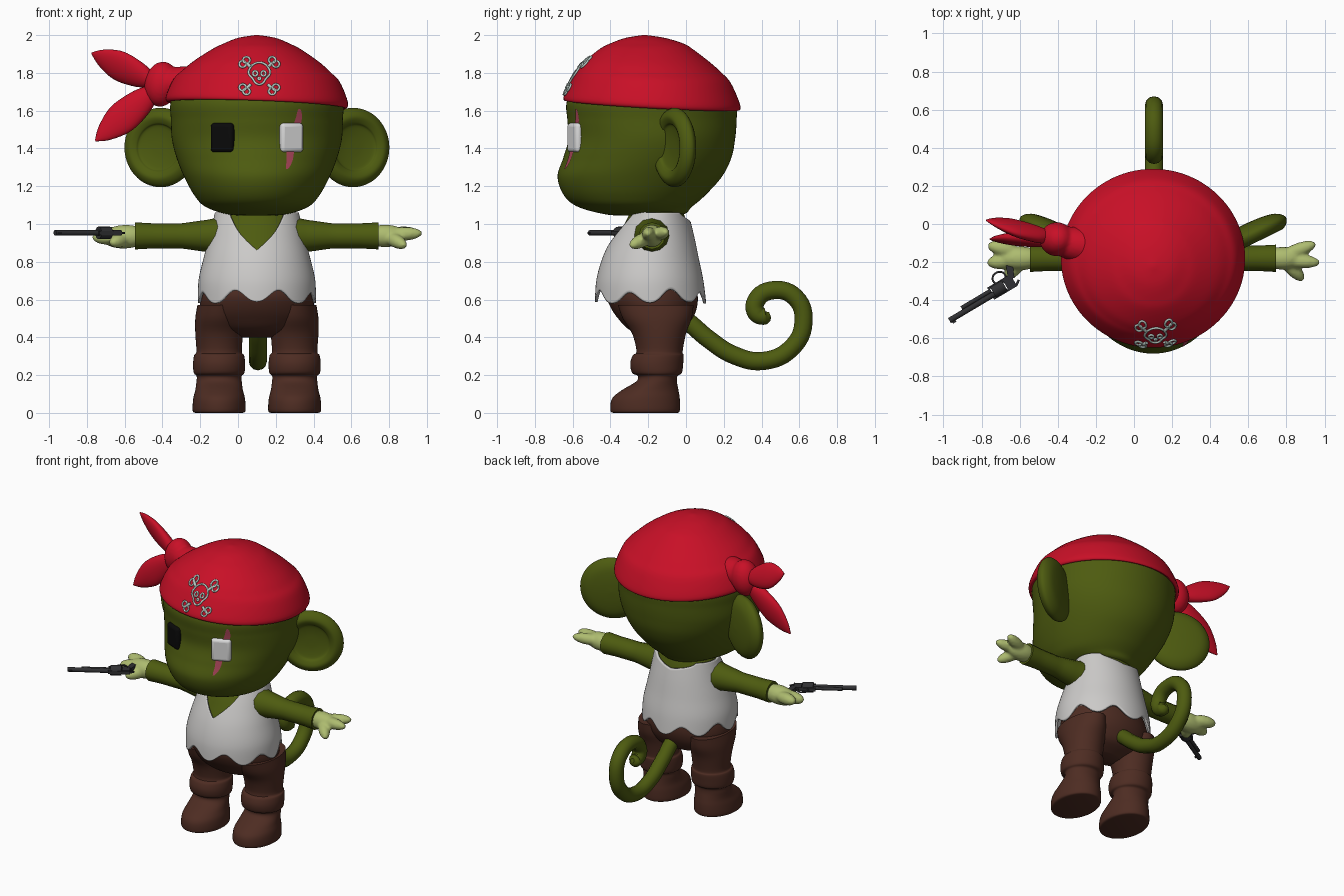
import bpy, bmesh, math
from mathutils import Matrix, Vector
from mathutils.bvhtree import BVHTree

if "Cube" in bpy.data.objects:
    bpy.data.objects.remove(bpy.data.objects["Cube"])
CX = 0.1          # body centre line
made = []


def material(name, *rgb):
    m = bpy.data.materials.new(name)
    m.use_nodes = True
    m.diffuse_color = (*rgb, 1)
    node = next(n for n in m.node_tree.nodes if n.type == 'BSDF_PRINCIPLED')
    node.inputs["Base Color"].default_value = (*rgb, 1)
    node.inputs["Roughness"].default_value = 0.7
    return m


fur = material("dark green fur", .075, .105, .005)
skin = material("light green skin", .42, .5, .16)
red = material("red cloth", .58, .005, .02)
brown = material("brown leather", .075, .025, .016)
white = material("white cloth", .6, .59, .58)
eye_white = material("eye white", .7, .7, .7)
black = material("black patch", .003, .003, .003)
pink = material("scar pink", .4, .06, .1)
steel = material("dark steel", .03, .03, .033)
pale = material("pale silver", .48, .58, .54)


def add(name, me, mats):
    me.materials.clear()
    for m in mats:
        me.materials.append(m)
    ob = bpy.data.objects.new(name, me)
    bpy.context.collection.objects.link(ob)
    made.append(ob)
    return ob


def from_bm(name, bm, mats):
    bmesh.ops.recalc_face_normals(bm, faces=bm.faces)
    me = bpy.data.meshes.new(name)
    bm.to_mesh(me)
    bm.free()
    return add(name, me, mats)


def loft(name, rows, mats, cx=CX, n=64, steps=6, lo=None, hi=None, rule=None, warp=None, cap=True):
    """Smooth skin through rows of (z, half width, front y, back y)."""
    last = len(rows) - 1

    def at(t):
        k = min(int(t), last - 1)
        f = t - k
        a, b, c, d = (rows[min(max(k + i, 0), last)] for i in (-1, 0, 1, 2))
        return [q + f * ((r - p) / 2 + f * (p - 2.5 * q + 2 * r - s / 2 + f * (1.5 * (q - r) + (s - p) / 2)))
                for p, q, r, s in zip(a, b, c, d)]

    bm = bmesh.new()
    grid = []
    m = steps * last
    for j in range(m + 1):
        ring = []
        for i in range(n):
            a = math.tau * i / n
            t0 = lo(a) if lo else 0
            t1 = hi(a) if hi else last
            z, rx, yf, yb = at(t0 + (t1 - t0) * j / m)
            v = Vector((cx + rx * math.cos(a), (yf + yb) / 2 + (yb - yf) / 2 * math.sin(a), z))
            ring.append(bm.verts.new(warp(v) if warp else v))
        grid.append(ring)
    for r0, r1 in zip(grid, grid[1:]):
        for i in range(n):
            k = (i + 1) % n
            face = bm.faces.new((r0[i], r0[k], r1[k], r1[i]))
            if rule:
                face.material_index = rule(face.calc_center_median())
    if cap:
        for ring in (grid[0], grid[-1]):
            face = bm.faces.new(ring)
            if rule:
                face.material_index = rule(face.calc_center_median())
    return from_bm(name, bm, mats)


def tubes(name, strokes, r, mat, radii=None, cyclic=False):
    cu = bpy.data.curves.new(name, 'CURVE')
    cu.dimensions = '3D'
    cu.bevel_depth, cu.bevel_resolution, cu.resolution_u = r, 4, 6
    cu.use_fill_caps = True
    for pts in strokes:
        sp = cu.splines.new('BEZIER')
        sp.bezier_points.add(len(pts) - 1)
        sp.use_cyclic_u = cyclic
        for i, (bp, p) in enumerate(zip(sp.bezier_points, pts)):
            bp.co = p
            bp.handle_left_type = bp.handle_right_type = 'AUTO'
            bp.radius = radii[i] if radii else 1
    tmp = bpy.data.objects.new(name + "_path", cu)
    bpy.context.collection.objects.link(tmp)
    dg = bpy.context.evaluated_depsgraph_get()
    me = bpy.data.meshes.new_from_object(tmp.evaluated_get(dg))
    bpy.data.objects.remove(tmp)
    return add(name, me, [mat])


def blobs(name, parts, mat):
    """Capsule-like lumps (start, end, radius) melted together."""
    bm = bmesh.new()
    for p, q, r in parts:
        p, q = Vector(p), Vector(q)
        rot = (q - p).to_track_quat('Z', 'Y').to_matrix().to_4x4()
        size = Matrix.Diagonal((r, r, (q - p).length / 2 + r, 1))
        bmesh.ops.create_uvsphere(bm, u_segments=24, v_segments=16, radius=1,
                                  matrix=Matrix.Translation((p + q) / 2) @ rot @ size)
    ob = from_bm(name, bm, [mat])
    mod = ob.modifiers.new("melt", 'REMESH')
    mod.mode, mod.voxel_size, mod.use_smooth_shade = 'VOXEL', .01, True
    ob.modifiers.new("soften", 'SMOOTH').iterations = 4


def frame(origin, x, z):
    z = Vector(z).normalized()
    y = z.cross(Vector(x)).normalized()
    return Matrix.Translation(origin) @ Matrix((y.cross(z), y, z)).transposed().to_4x4()


# Head with pale face, brow peak left in fur
def face_rule(c):
    f = min(max((c.z - 1.22) / .1, 0), 1)
    peak = ((c.x - CX) / .09) ** 2 + ((c.z - 1.68) / .08) ** 2 < 1
    return 1 if c.y < -.365 - .1 * f and not peak else 0


head = loft("head", [(1.045, .02, -.3, -.2), (1.05, .15, -.42, -.02), (1.09, .27, -.57, .03),
                     (1.15, .33, -.645, .1), (1.25, .385, -.68, .19), (1.35, .425, -.65, .24),
                     (1.45, .45, -.622, .26), (1.55, .455, -.628, .268), (1.65, .455, -.63, .265),
                     (1.75, .4, -.56, .2), (1.85, .28, -.46, .08), (1.9, .02, -.2, -.17)],
            [fur, skin], n=160, steps=8, rule=face_rule)


# Bandana, its rim tilted back and down
def tilt(v):
    v.z -= (.055 * (v.y + .18) + .035 * (v.x - CX)) * max(0, (2 - v.z) / .37)
    return v


bandana = loft("bandana", [(1.645, .44, -.61, .25), (1.628, .47, -.643, .283), (1.66, .482, -.645, .285),
                           (1.76, .44, -.6, .238), (1.81, .39, -.57, .19), (1.86, .332, -.53, .13),
                           (1.925, .235, -.455, .04), (1.955, .175, -.4, -.01), (1.985, .1, -.32, -.11),
                           (2, .01, -.23, -.21)], [red], n=96, steps=5, warp=tilt)
blobs("bandana_knot", [((-.41, -.08, 1.71), (-.4, -.08, 1.77), .09),
                       ((-.2, -.13, 1.75), (-.38, -.09, 1.74), .09)], red)
leaf = [(0, .035, -.035, .035), (.08, .07, -.04, .04), (.2, .085, -.035, .035),
        (.3, .05, -.02, .02), (.36, .004, -.004, .004)]
for part, start, tip, side in (("upper", (-.45, -.07, 1.755), (-.775, .02, 1.905), (.3, -.5, 1)),
                               ("lower", (-.44, -.08, 1.71), (-.755, -.08, 1.44), (-1, .2, 1))):
    d = Vector(tip) - Vector(start)
    ob = loft(f"bandana_{part}_end", leaf, [red], cx=0, n=32)
    ob.data.transform(frame(start, side, d) @ Matrix.Diagonal((1, 1, d.length / .36, 1)))

# Ears: cupped discs angled outward
cup = [(.055, .005), (.05, .09), (.035, .165), (0, .208), (-.035, .2), (-.057, .165),
       (-.045, .13), (-.03, .115), (-.02, .06), (-.018, .005)]
for name, s in (("left_ear", 1), ("right_ear", -1)):
    ear = loft(name, [(z, r, -r, r) for z, r in cup], [fur, skin], cx=0, n=64, steps=4,
               rule=lambda c: int(c.z < 0 and c.xy.length < .126))
    ear.data.transform(frame((CX + s * .505, -.05, 1.405), (s * .9, .44, 0), (-s * .44, .9, 0)))

# Eye and eye patch
for name, s, mat in (("left_eye", 1, eye_white), ("right_eye_patch", -1, black)):
    bm = bmesh.new()
    bmesh.ops.create_cube(bm, size=1, matrix=Matrix.Translation((CX + s * .181, -.585, 1.457))
                          @ Matrix.Rotation(s * .42, 4, 'Z') @ Matrix.Diagonal((.13, .05, .155, 1)))
    ob = from_bm(name, bm, [mat])
    mod = ob.modifiers.new("round", 'BEVEL')
    mod.width, mod.segments = .02, 4


# Details laid on curved surfaces
def laid_on(ob):
    bpy.context.view_layer.update()
    tree = BVHTree.FromObject(ob, bpy.context.evaluated_depsgraph_get())
    return lambda x, z: tree.ray_cast(Vector((x, -2, z)), Vector((0, 1, 0)))[0] + Vector((0, -.005, 0))


on_head, on_cloth = laid_on(head), laid_on(bandana)
bm = bmesh.new()
rows = []
for i in range(25):
    t = i / 24
    x = .325 - .07 * t + .008 * math.sin(t * 9)
    w = .004 + .018 * math.sin(math.pi * t) ** .5
    rows.append([bm.verts.new(on_head(x + w * k, 1.61 - .32 * t)) for k in (-1, 0, 1)])
for a, b in zip(rows, rows[1:]):
    for k in (0, 1):
        bm.faces.new((a[k], a[k + 1], b[k + 1], b[k]))
from_bm("scar", bm, [pink])

EX, EZ = .113, 1.785


def ring(x, z, rx, rz, pinch=1):
    out = []
    for i in range(12):
        a = math.tau * i / 12
        k = pinch if math.sin(a) < -.4 else 1
        out.append(on_cloth(EX + x + rx * k * math.cos(a), EZ + z + rz * math.sin(a)))
    return out


rings = [ring(0, .012, .056, .058, .7), ring(-.022, .012, .012, .013), ring(.022, .012, .012, .013),
         ring(0, -.015, .006, .006)]
bones = []
for sx in (1, -1):
    for sz in (1, -1):
        rings += [ring(sx * .068, sz * .083, .018, .017), ring(sx * .088, sz * .062, .018, .017)]
        bones.append([on_cloth(EX + sx * u, EZ + sz * u) for u in (.046, .056, .066)])
tubes("bandana_emblem", rings, .006, pale, cyclic=True)
tubes("emblem_bones", bones, .009, pale)

# Torso and ragged sleeveless shirt
loft("torso", [(.66, .27, -.43, .05), (.82, .25, -.41, .035), (.94, .225, -.358, .015),
               (1.02, .2, -.315, 0), (1.1, .17, -.28, -.03)], [fur, skin], n=96,
     rule=lambda c: int(c.y < -.17))


def hem(a):
    return (.038 - .033 * math.cos(8 * (a + math.pi / 2)) + .008 * math.sin(3 * a)) / .12


def neckline(a):
    u = max(0, 1 - abs(math.cos(a)) / .68)
    return 4 - (.2 * u ** .75 if math.sin(a) < 0 else .06 * u ** .4) / .12


shirt = loft("shirt", [(.58, .305, -.475, .1), (.7, .302, -.468, .085), (.82, .275, -.435, .06),
                       (.94, .243, -.378, .035), (1.06, .215, -.31, .005)], [white], n=128, steps=8,
             lo=hem, hi=neckline, cap=False)
mod = shirt.modifiers.new("cloth", 'SOLIDIFY')
mod.thickness, mod.offset = .014, 0

# Trousers and boots
loft("trouser_seat", [(.4, .1, -.2, -.1), (.44, .21, -.3, -.01), (.5, .28, -.36, .035),
                      (.56, .3, -.4, .058), (.62, .298, -.42, .062), (.68, .28, -.41, .05)], [brown])
leg = [(0, .125, -.385, -.045), (.012, .14, -.4, -.033), (.075, .137, -.392, -.033), (.12, .126, -.34, -.04),
       (.165, .12, -.265, -.048), (.195, .119, -.255, -.045), (.212, .134, -.285, -.022),
       (.26, .138, -.295, -.015), (.305, .132, -.282, -.012), (.325, .12, -.262, -.018),
       (.42, .126, -.285, 0), (.5, .126, -.335, .03), (.57, .115, -.36, .04)]
for name, s in (("left_leg", 1), ("right_leg", -1)):
    loft(name, leg, [brown], cx=CX + s * .2, n=48, steps=4)

# Curled tail
path = [(-.1, .55), (0, .49), (.12, .39), (.255, .305), (.41, .275), (.56, .345), (.622, .48), (.58, .61),
        (.465, .65), (.375, .6), (.372, .53), (.42, .51), (.445, .52)]
tubes("tail", [[(.105, y, z) for y, z in path]], .048, fur, radii=[1] * (len(path) - 2) + [.9, .3])

# Arms and hands
for name, s in (("left_arm", 1), ("right_arm", -1)):
    tubes(name, [[(CX + s * d, -.18, .937) for d in (.12, .2, .27, .4, .55, .645)]], .07, fur,
          radii=[1.4, 1.4, 1.2, .95, .95, 1.02])
blobs("left_hand", [((.73, -.18, .937), (.83, -.18, .937), .06), ((.8, -.16, .945), (.92, -.115, .955), .037),
                    ((.8, -.19, .945), (.94, -.2, .95), .037), ((.8, -.2, .93), (.865, -.27, .895), .037)], skin)
blobs("right_hand", [((-.54, -.18, .935), (-.66, -.18, .93), .063), ((-.64, -.14, .945), (-.73, -.12, .95), .04),
                     ((-.64, -.19, .935), (-.73, -.2, .93), .042), ((-.6, -.2, .92), (-.65, -.26, .905), .038)], skin)

# Revolver, lying flat with its grip in the right hand
place = Matrix.Translation((-.64, -.3, .953)) @ Matrix.Rotation(math.radians(210.7), 4, 'Z')
bm = bmesh.new()
for x0, x1, y, r in ((.11, .388, .01, .015), (.12, .3, -.014, .011), (.045, .115, 0, .033)):
    bmesh.ops.create_cone(bm, cap_ends=True, segments=16, radius1=r, radius2=r, depth=x1 - x0,
                          matrix=place @ Matrix.Translation(((x0 + x1) / 2, y, 0))
                          @ Matrix.Rotation(math.pi / 2, 4, 'Y'))
for x, y, sx, sy, sz, turn in ((.06, .03, .14, .012, .02, 0), (.06, -.03, .14, .014, .024, 0),
                               (.015, 0, .05, .06, .028, 0), (-.02, .022, .035, .012, .01, .6),
                               (.37, .028, .02, .012, .006, 0), (-.025, -.065, .035, .11, .03, -.4)):
    bmesh.ops.create_cube(bm, size=1, matrix=place @ Matrix.Translation((x, y, 0))
                          @ Matrix.Rotation(turn, 4, 'Z') @ Matrix.Diagonal((sx, sy, sz, 1)))
from_bm("revolver", bm, [steel])
guard = [place @ Vector((.05 + .035 * math.cos(a), -.05 + .03 * math.sin(a), 0))
         for a in (math.tau * i / 8 for i in range(8))]
tubes("trigger_guard", [guard], .005, steel, cyclic=True)

# Smooth shading with crisp edges
bpy.ops.object.select_all(action='DESELECT')
for ob in made:
    ob.select_set(True)
bpy.context.view_layer.objects.active = made[0]
bpy.ops.object.shade_smooth_by_angle(angle=math.radians(40))
